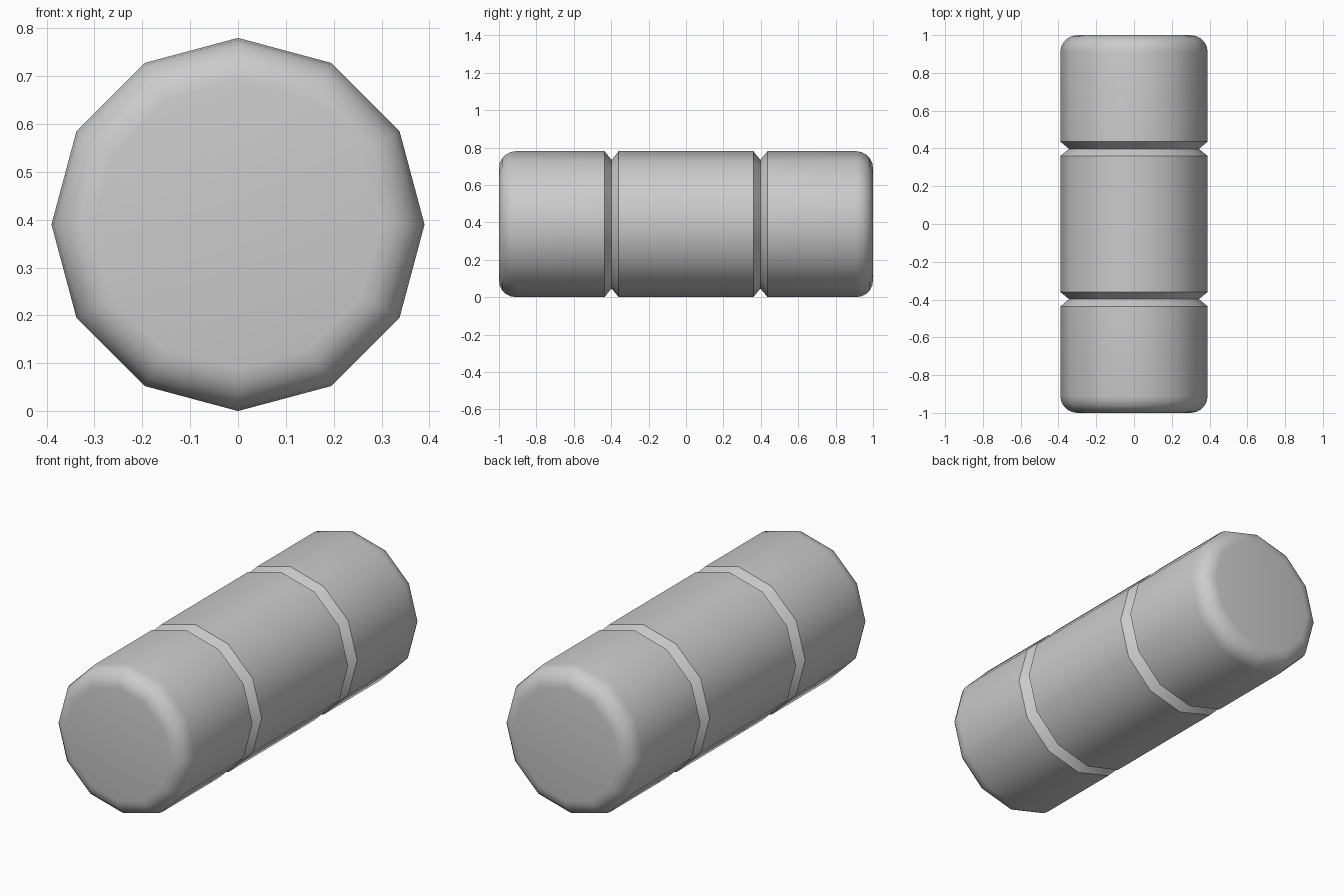
import bpy
import bmesh
from math import sin, cos, pi, radians

cube = bpy.data.objects.get("Cube")
if cube:
    bpy.data.objects.remove(cube, do_unlink=True)

SIDES = 12
RADIUS = 0.39
HALF_LENGTH = 1.0
FILLET = 0.09
FILLET_STEPS = 5
GROOVE_Y, GROOVE_HALF, GROOVE_DEPTH = 0.398, 0.038, 0.046

grey = bpy.data.materials.new("light grey")
grey.use_nodes = True
colour = (0.6, 0.6, 0.6, 1)
grey.diffuse_color = colour
grey.node_tree.nodes["Principled BSDF"].inputs["Base Color"].default_value = colour

# Half profile as (radius, y): groove, straight wall, rounded end
half = [(RADIUS, GROOVE_Y - GROOVE_HALF),
        (RADIUS - GROOVE_DEPTH, GROOVE_Y),
        (RADIUS, GROOVE_Y + GROOVE_HALF)]
for i in range(FILLET_STEPS + 1):
    a = pi / 2 * i / FILLET_STEPS
    half.append((RADIUS - FILLET + FILLET * cos(a),
                 HALF_LENGTH - FILLET + FILLET * sin(a)))
profile = [(r, -y) for r, y in reversed(half)] + half

# Sweep the profile round the long axis, then cap both ends
bm = bmesh.new()
rings = []
for r, y in profile:
    rings.append([bm.verts.new((r * sin(2 * pi * k / SIDES), y,
                                RADIUS + r * cos(2 * pi * k / SIDES)))
                  for k in range(SIDES)])
for a, b in zip(rings, rings[1:]):
    for k in range(SIDES):
        n = (k + 1) % SIDES
        bm.faces.new((a[k], a[n], b[n], b[k]))
bm.faces.new(rings[0])
bm.faces.new(rings[-1])
bmesh.ops.recalc_face_normals(bm, faces=bm.faces)

mesh = bpy.data.meshes.new("grooved_cylinder")
bm.to_mesh(mesh)
bm.free()
mesh.materials.append(grey)
body = bpy.data.objects.new("grooved_cylinder", mesh)
bpy.context.collection.objects.link(body)

# Smooth the barrel and rounded ends, keep the groove edges sharp
bpy.ops.object.select_all(action='DESELECT')
body.select_set(True)
bpy.context.view_layer.objects.active = body
bpy.ops.object.shade_smooth_by_angle(angle=radians(35))
